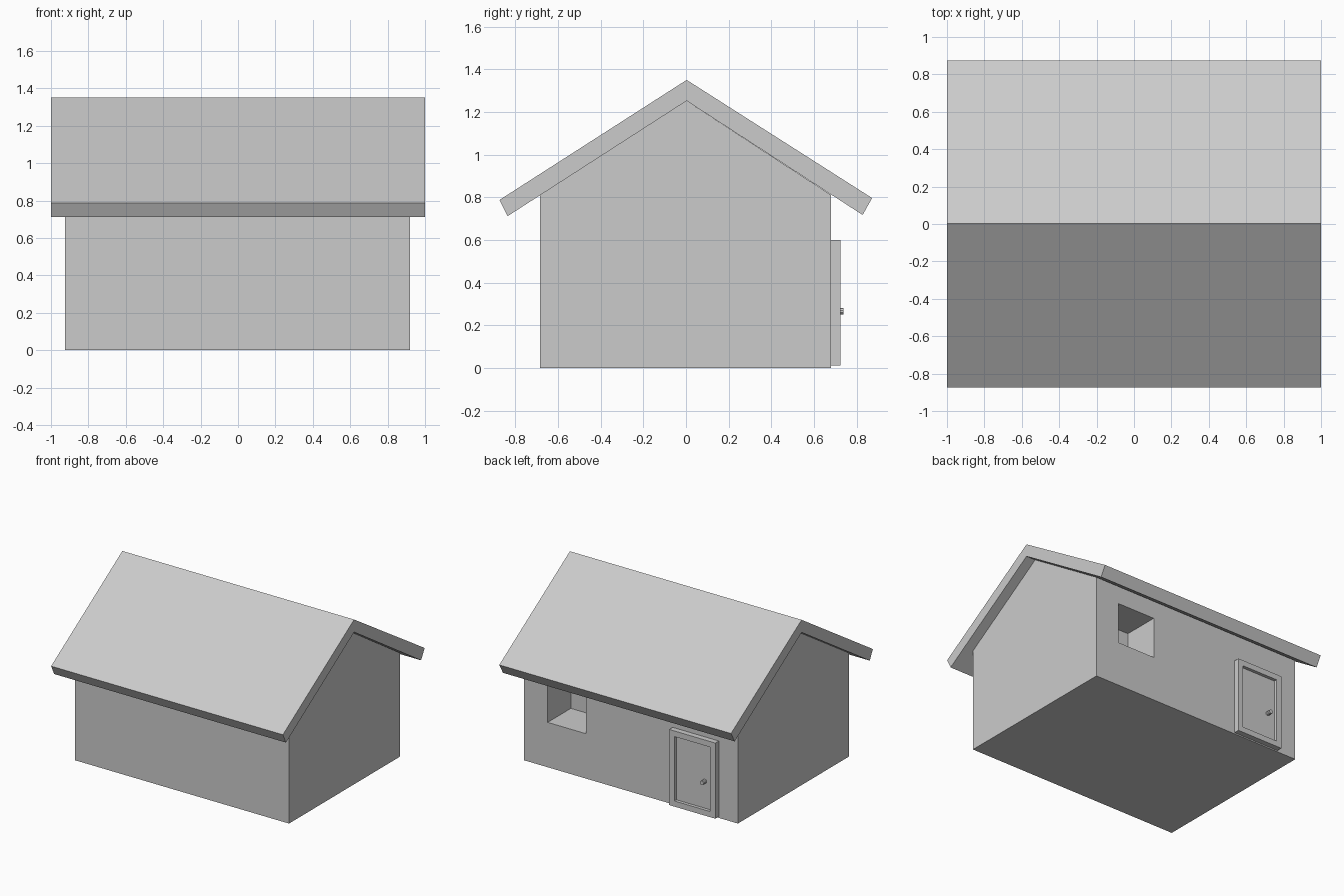
import bpy, bmesh
from math import radians
from mathutils import Matrix

if "Cube" in bpy.data.objects:
    bpy.data.objects.remove(bpy.data.objects["Cube"])


def finish(name, bm):
    bmesh.ops.recalc_face_normals(bm, faces=bm.faces)
    mesh = bpy.data.meshes.new(name)
    bm.to_mesh(mesh)
    bm.free()
    obj = bpy.data.objects.new(name, mesh)
    bpy.context.collection.objects.link(obj)
    return obj


def extrude_profile(name, profile, x0, x1):
    """Extrude a closed (y, z) outline from x0 to x1."""
    bm = bmesh.new()
    face = bm.faces.new([bm.verts.new((x0, y, z)) for y, z in profile])
    moved = bmesh.ops.extrude_face_region(bm, geom=[face], use_keep_orig=True)["geom"]
    verts = [v for v in moved if isinstance(v, bmesh.types.BMVert)]
    bmesh.ops.translate(bm, verts=verts, vec=(x1 - x0, 0, 0))
    return finish(name, bm)


def box(x0, x1, y0, y1, z0, z1):
    bm = bmesh.new()
    bmesh.ops.create_cube(bm, size=1)
    bmesh.ops.scale(bm, verts=bm.verts, vec=(x1 - x0, y1 - y0, z1 - z0))
    bmesh.ops.translate(bm, verts=bm.verts,
                        vec=((x0 + x1) / 2, (y0 + y1) / 2, (z0 + z1) / 2))
    return bm


# House body with gable ends
walls = extrude_profile("walls", [(-0.685, 0), (0.681, 0), (0.681, 0.81),
                                  (0.003, 1.252), (-0.685, 0.81)], -0.925, 0.92)

# Pitched roof slab
extrude_profile("roof", [(-0.875, 0.787), (0.003, 1.35), (0.873, 0.796),
                         (0.828, 0.717), (0.003, 1.252), (-0.837, 0.711)], -1, 1)

# Square window recess in the back wall
cutter = finish("window_cutter", box(0.388, 0.717, 0.395, 0.8, 0.35, 0.67))
cut = walls.modifiers.new("window_recess", 'BOOLEAN')
cut.operation = 'DIFFERENCE'
cut.solver = 'EXACT'
cut.object = cutter
cutter.hide_render = True
cutter.hide_set(True)

# Door: outer frame with a sunken panel
bm = box(-0.76, -0.362, 0.675, 0.724, 0.01, 0.6)
front = max(bm.faces, key=lambda f: f.calc_center_median().y)
bmesh.ops.inset_region(bm, faces=[front], thickness=0.062)
moved = bmesh.ops.extrude_face_region(bm, geom=[front])["geom"]
bmesh.ops.translate(bm, vec=(0, -0.025, 0),
                    verts=[v for v in moved if isinstance(v, bmesh.types.BMVert)])
if front.is_valid:
    bmesh.ops.delete(bm, geom=[front], context='FACES_ONLY')
finish("door", bm)

# Door knob
bm = bmesh.new()
bmesh.ops.create_cone(bm, cap_ends=True, segments=10, radius1=0.016, radius2=0.016,
                      depth=0.042,
                      matrix=Matrix.Translation((-0.653, 0.718, 0.265))
                      @ Matrix.Rotation(radians(90), 4, 'X'))
finish("door_knob", bm)
